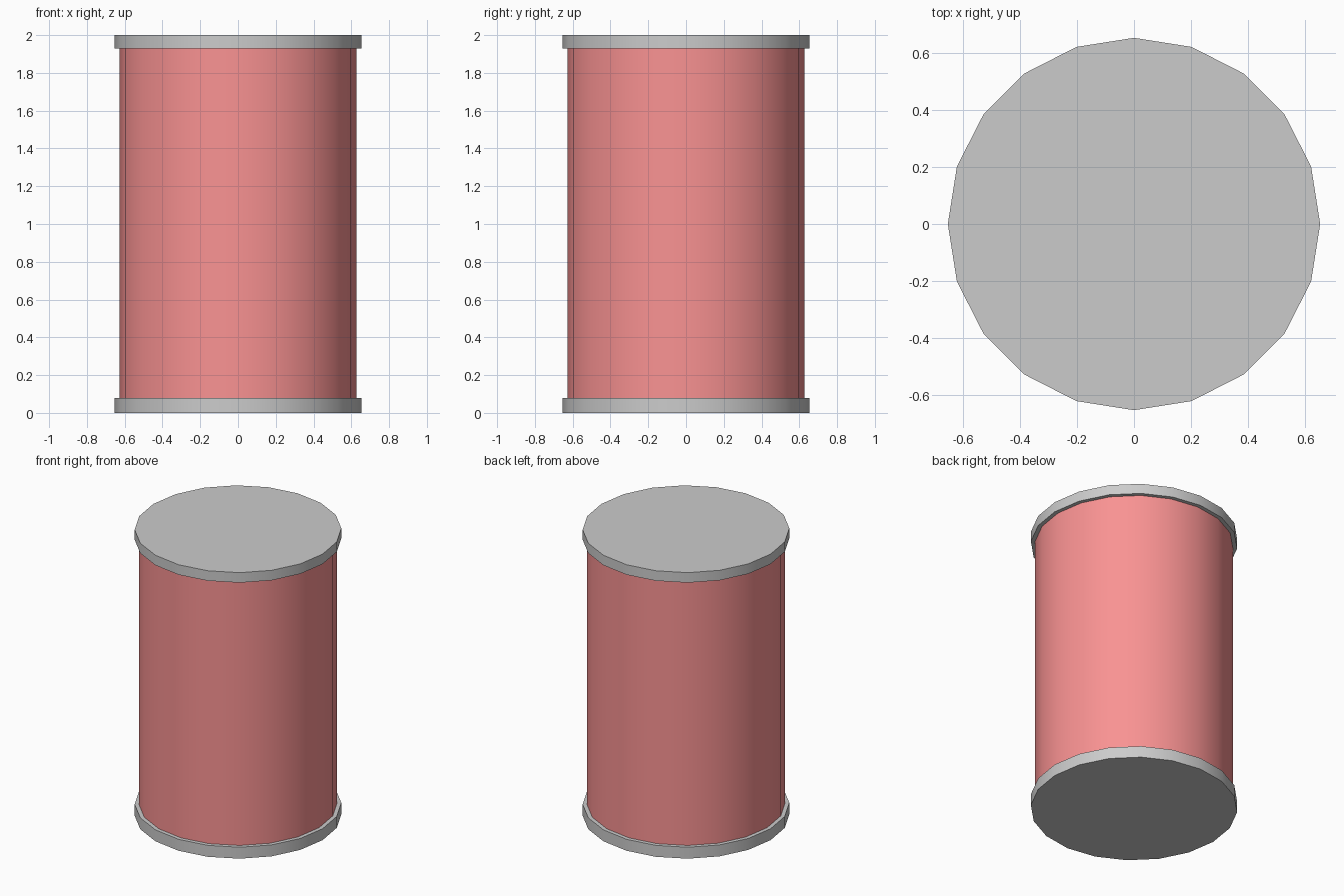
import bpy
import math

if "Cube" in bpy.data.objects:
    bpy.data.objects.remove(bpy.data.objects["Cube"])

SIDES = 20


def drum(name, radius, z0, z1):
    """Upright smooth-sided cylinder between two heights."""
    bpy.ops.mesh.primitive_cylinder_add(
        vertices=SIDES, radius=radius, depth=z1 - z0,
        location=(0, 0, (z0 + z1) / 2))
    obj = bpy.context.object
    obj.name = name
    bpy.ops.object.shade_smooth_by_angle(angle=math.radians(30))
    return obj


# Red can body
red = bpy.data.materials.new("red")
red.diffuse_color = (0.95, 0.29, 0.29, 1)
red.use_nodes = True
red.node_tree.nodes["Principled BSDF"].inputs["Base Color"].default_value = red.diffuse_color
body = drum("can_body", 0.628, 0.08, 1.93)
body.data.materials.append(red)

# Grey base and lid, slightly wider than the body
drum("base_rim", 0.655, 0.0, 0.08)
drum("lid", 0.655, 1.93, 2.0)
